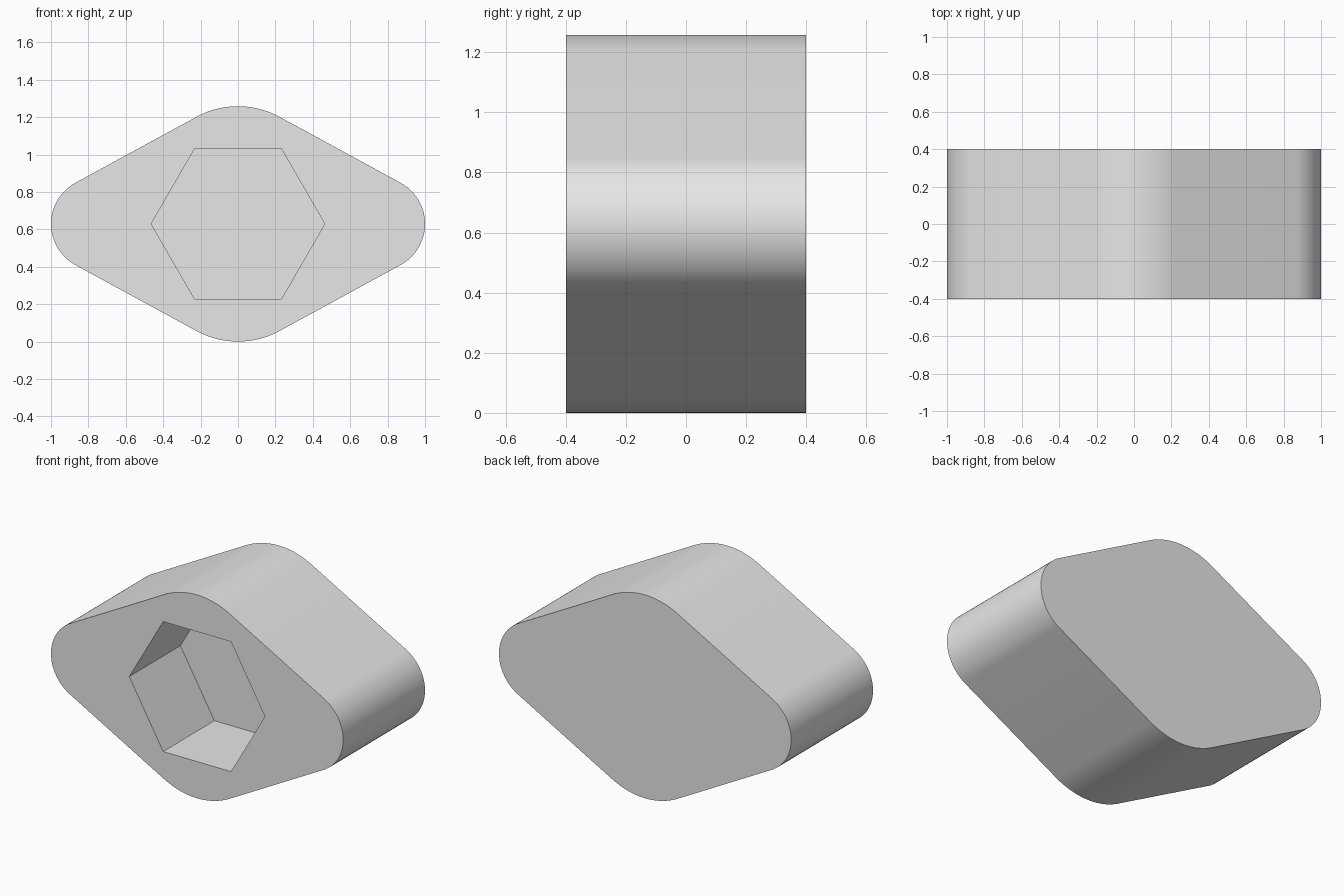
import bpy, bmesh, math
from math import sin, cos, pi

if "Cube" in bpy.data.objects:
    bpy.data.objects.remove(bpy.data.objects["Cube"], do_unlink=True)

HALF_W, HALF_H, HALF_D = 1.0, 0.629, 0.4
R_TOP, R_SIDE = 0.465, 0.25
HEX_R, POCKET = 0.464, 0.5
STEPS = 24

grey = bpy.data.materials.new("light grey")
grey.use_nodes = True
grey.diffuse_color = (0.8, 0.8, 0.8, 1)
grey.node_tree.nodes["Principled BSDF"].inputs["Base Color"].default_value = (0.8, 0.8, 0.8, 1)


def prism(name, outline, y0, y1):
    """Extrude an x-z outline from y0 to y1."""
    bm = bmesh.new()
    face = bm.faces.new([bm.verts.new((x, y0, z)) for x, z in outline])
    out = bmesh.ops.extrude_face_region(bm, geom=[face])
    verts = [g for g in out["geom"] if isinstance(g, bmesh.types.BMVert)]
    bmesh.ops.translate(bm, verts=verts, vec=(0, y1 - y0, 0))
    bmesh.ops.recalc_face_normals(bm, faces=bm.faces)
    mesh = bpy.data.meshes.new(name)
    bm.to_mesh(mesh)
    bm.free()
    mesh.materials.append(grey)
    obj = bpy.data.objects.new(name, mesh)
    bpy.context.collection.objects.link(obj)
    return obj


# Rounded diamond: four arcs joined by their common tangents
a, b = HALF_W - R_SIDE, HALF_H - R_TOP
tilt = math.asin((R_TOP - R_SIDE) / math.hypot(a, b)) + math.atan2(b, a)
outline = []
for i in range(4):
    mid = i * pi / 2
    if i % 2:
        radius, spread, reach = R_TOP, tilt, b
    else:
        radius, spread, reach = R_SIDE, pi / 2 - tilt, a
    for k in range(STEPS + 1):
        t = mid + spread * (2 * k / STEPS - 1)
        outline.append((reach * cos(mid) + radius * cos(t),
                        HALF_H + reach * sin(mid) + radius * sin(t)))
body = prism("body", outline, -HALF_D, HALF_D)

# Hexagonal blind pocket in the front
hexagon = [(HEX_R * cos(k * pi / 3), HALF_H + HEX_R * sin(k * pi / 3)) for k in range(6)]
cutter = prism("pocket_cutter", hexagon, -HALF_D - 0.2, -HALF_D + POCKET)
cutter.hide_render = True

cut = body.modifiers.new("pocket", "BOOLEAN")
cut.operation = "DIFFERENCE"
cut.solver = "EXACT"
cut.object = cutter

bpy.ops.object.select_all(action="DESELECT")
body.select_set(True)
bpy.context.view_layer.objects.active = body
bpy.ops.object.modifier_apply(modifier="pocket")
bpy.data.objects.remove(cutter, do_unlink=True)

# Smooth rounded sides, crisp edges
bpy.ops.object.shade_smooth_by_angle(angle=math.radians(30))
